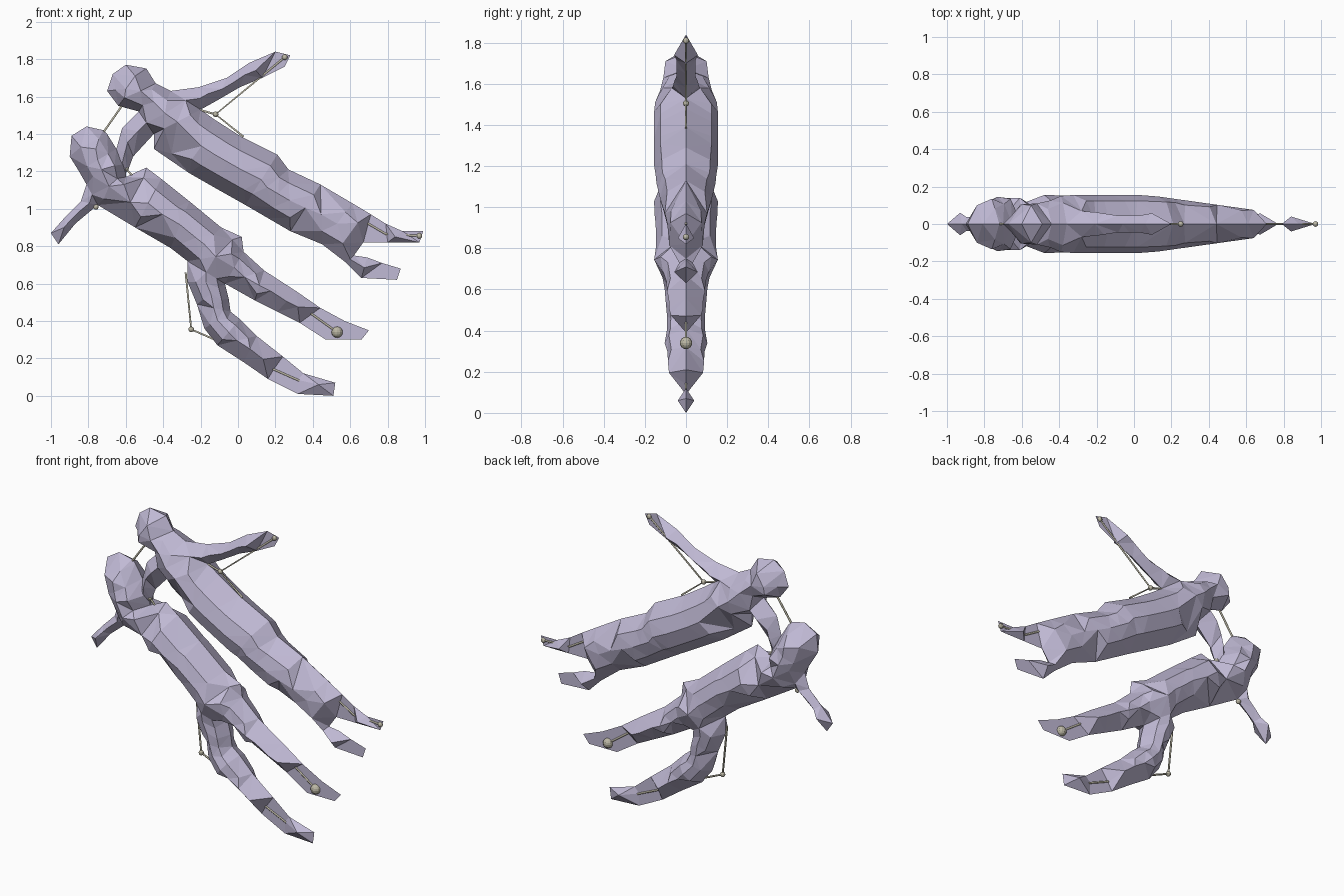
import bpy
import bmesh
from mathutils import Vector
from mathutils.geometry import delaunay_2d_cdt, intersect_point_line

default_cube = bpy.data.objects.get("Cube")
if default_cube:
    bpy.data.objects.remove(default_cube, do_unlink=True)


def make_material(name, colour):
    material = bpy.data.materials.new(name)
    material.use_nodes = True
    material.diffuse_color = (*colour, 1)
    shader = material.node_tree.nodes["Principled BSDF"]
    shader.inputs["Base Color"].default_value = (*colour, 1)
    return material


lavender = make_material("lavender", (0.53, 0.488, 0.665))
metal = make_material("wire metal", (0.5, 0.475, 0.375))

MIN_SPACING = 0.045


def border_distance(point, outline):
    """Distance from a point to the nearest outline edge."""
    best = 10.0
    for start, end in zip(outline, outline[1:] + outline[:1]):
        near, t = intersect_point_line(point, start, end)
        t = min(max(t, 0), 1)
        best = min(best, (start.lerp(end, t) - point).length)
    return best


def spine_points(outline, flat_spots, bumps):
    """Raised points across the chords that span the silhouette."""
    ring = list(range(len(outline)))
    triangles = delaunay_2d_cdt(outline, [], [ring], 1, 1e-5)
    verts, faces = triangles[0], triangles[2]
    uses = {}
    for face in faces:
        for a, b in zip(face, face[1:] + face[:1]):
            key = tuple(sorted((a, b)))
            uses[key] = uses.get(key, 0) + 1
    chords = sorted(key for key, count in uses.items() if count > 1)

    candidates = []
    for a, b in chords:
        middle = verts[a].lerp(verts[b], 0.5)
        reach = border_distance(middle, outline)
        # the bodies get slimmer towards the feet
        depth = min(reach * 1.15, 0.155, 0.165 - 0.14 * middle.x)
        candidates.append((middle, depth))
        if reach > 0.075:
            for t in (0.22, 0.78):
                candidates.append((verts[a].lerp(verts[b], t), depth * 0.8))

    chosen = list(bumps)
    for point, depth in sorted(candidates, key=lambda c: -c[1]):
        if border_distance(point, outline) < 0.022:
            continue
        if any((point - spot).length < radius for spot, radius in flat_spots):
            continue
        if all((point - other).length > MIN_SPACING for other, d in chosen):
            chosen.append((point, depth))
    return chosen


def inflated_figure(name, parts, flat_spots, bumps):
    """Puff a silhouette, listed clockwise in hundredths, into a faceted body."""
    outline = [Vector(p) / 100 for part in parts for p in part][::-1]
    spots = [(Vector((x, z)), radius) for x, z, radius in flat_spots]
    bulges = [(Vector((x, z)), depth) for x, z, depth in bumps]
    raised = spine_points(outline, spots, bulges)
    points = outline + [point for point, depth in raised]
    depths = [0.0] * len(outline) + [depth for point, depth in raised]
    ring = list(range(len(outline)))
    result = delaunay_2d_cdt(points, [], [ring], 1, 1e-5)

    bm = bmesh.new()
    verts = []
    for point, sources in zip(result[0], result[3]):
        depth = depths[sources[0]] if sources else 0.0
        verts.append(bm.verts.new((point.x, -depth, point.y)))
    for face in result[2]:
        bm.faces.new([verts[i] for i in face])
    mesh = bpy.data.meshes.new(name)
    bm.to_mesh(mesh)
    bm.free()
    mesh.materials.append(lavender)
    figure = bpy.data.objects.new(name, mesh)
    bpy.context.collection.objects.link(figure)
    mirror = figure.modifiers.new("both sides", "MIRROR")
    mirror.use_axis = (False, True, False)
    mirror.merge_threshold = 0.001


def wire(name, path, radius=0.006):
    curve = bpy.data.curves.new(name, "CURVE")
    curve.dimensions = "3D"
    curve.bevel_depth = radius
    curve.bevel_resolution = 1
    curve.use_fill_caps = True
    spline = curve.splines.new("POLY")
    spline.points.add(len(path) - 1)
    for point, (x, z) in zip(spline.points, path):
        point.co = (x, 0, z, 1)
    curve.materials.append(metal)
    rod = bpy.data.objects.new(name, curve)
    bpy.context.collection.objects.link(rod)


def bead(name, x, z, radius=0.015):
    bpy.ops.mesh.primitive_uv_sphere_add(
        segments=12, ring_count=8, radius=radius, location=(x, 0, z))
    ball = bpy.context.object
    ball.name = name
    ball.data.materials.append(metal)


# Upper figure silhouette
upper_head = [(-64, 155), (-70, 163), (-67, 172), (-60, 177), (-49, 175), (-44, 167)]
upper_raised_arm = [(-36, 163), (-21, 165), (-6, 170), (6, 178), (20, 184), (28, 182),
                    (25, 176), (13, 170), (1, 165), (-11, 158), (-20, 153)]
upper_back = [(-13, 148), (1, 139), (21, 129), (27, 121), (44, 113), (61, 103)]
upper_feet = [(71, 97), (79, 92), (88, 88), (99, 88), (97, 82), (80, 82), (67, 82),
              (62, 75), (69, 74), (77, 71), (87, 68), (85, 62), (66, 63), (58, 71)]
upper_belly = [(45, 81), (28, 88), (16, 95), (4, 102), (-12, 111), (-26, 119),
               (-45, 132), (-45, 140)]
upper_low_arm = [(-56, 128), (-59, 120), (-63, 117), (-67, 120), (-65, 132),
                 (-62, 143), (-53, 152)]
inflated_figure(
    "upper_figure",
    [upper_head, upper_raised_arm, upper_back, upper_feet, upper_belly, upper_low_arm],
    [(0.2, 1.79, 0.08), (0.75, 0.88, 0.08), (0.94, 0.85, 0.06), (0.8, 0.66, 0.06)],
    [(-0.6, 1.64, 0.105), (-0.55, 1.71, 0.1), (-0.52, 1.63, 0.11),
     (-0.45, 1.57, 0.125), (-0.39, 1.51, 0.15), (0.84, 0.85, 0.04)])

# Lower figure silhouette
lower_face = [(-81, 144), (-72, 142), (-70, 140), (-65, 132), (-60, 124), (-60, 117)]
lower_back = [(-49, 122), (-41, 116), (-26, 104), (-9, 90), (2, 85), (3, 77)]
lower_straight_leg = [(14, 67), (31, 56), (44, 47), (57, 40), (70, 35), (66, 30),
                      (47, 30), (33, 39), (21, 45), (9, 51), (-7, 60)]
lower_bent_leg = [(-5, 52), (-4, 45), (1, 41), (10, 32), (24, 21), (35, 12), (52, 7),
                  (51, 0), (32, 1), (16, 9), (3, 18), (-11, 27), (-18, 36), (-22, 49),
                  (-27, 61), (-27, 72)]
lower_belly = [(-36, 79), (-55, 90), (-75, 102)]
lower_arm = [(-87, 92), (-96, 81), (-100, 87), (-92, 96), (-84, 104), (-81, 113)]
lower_head_back = [(-85, 120), (-90, 128), (-89, 139)]
inflated_figure(
    "lower_figure",
    [lower_face, lower_back, lower_straight_leg, lower_bent_leg, lower_belly,
     lower_arm, lower_head_back],
    [(0.5, 0.37, 0.14), (0.25, 0.12, 0.1)],
    [(-0.76, 1.32, 0.135), (-0.84, 1.33, 0.1), (-0.73, 1.21, 0.145),
     (-0.66, 1.23, 0.135), (-0.69, 1.12, 0.14), (-0.61, 1.13, 0.14),
     (-0.93, 0.9, 0.06), (0.19, 0.14, 0), (0.25, 0.115, 0), (0.32, 0.085, 0)])

# Wire armature
wire("raised_arm_wire", [(0.25, 1.81), (-0.12, 1.505), (0.03, 1.385)])
wire("elbow_wire", [(-0.21, 1.53), (-0.12, 1.505)])
wire("head_link_wire", [(-0.6, 1.58), (-0.74, 1.38)])
wire("upper_foot_wire", [(0.68, 0.93), (0.79, 0.865), (0.97, 0.855)])
wire("shoulder_wire", [(-0.6, 1.215), (-0.54, 1.15)])
wire("straight_leg_wire", [(0.32, 0.49), (0.53, 0.34)])
wire("bent_leg_wire", [(-0.28, 0.66), (-0.25, 0.355), (-0.1, 0.29), (0.16, 0.155), (0.33, 0.08)])

# Joint beads
for name, x, z in [("hand_bead", 0.25, 1.81), ("elbow_bead", -0.12, 1.505),
                   ("toe_bead", 0.97, 0.855), ("shoulder_bead", -0.6, 1.215),
                   ("armpit_bead", -0.76, 1.01), ("knee_bead", -0.25, 0.355)]:
    bead(name, x, z)
bead("ankle_ball", 0.53, 0.34, 0.03)
